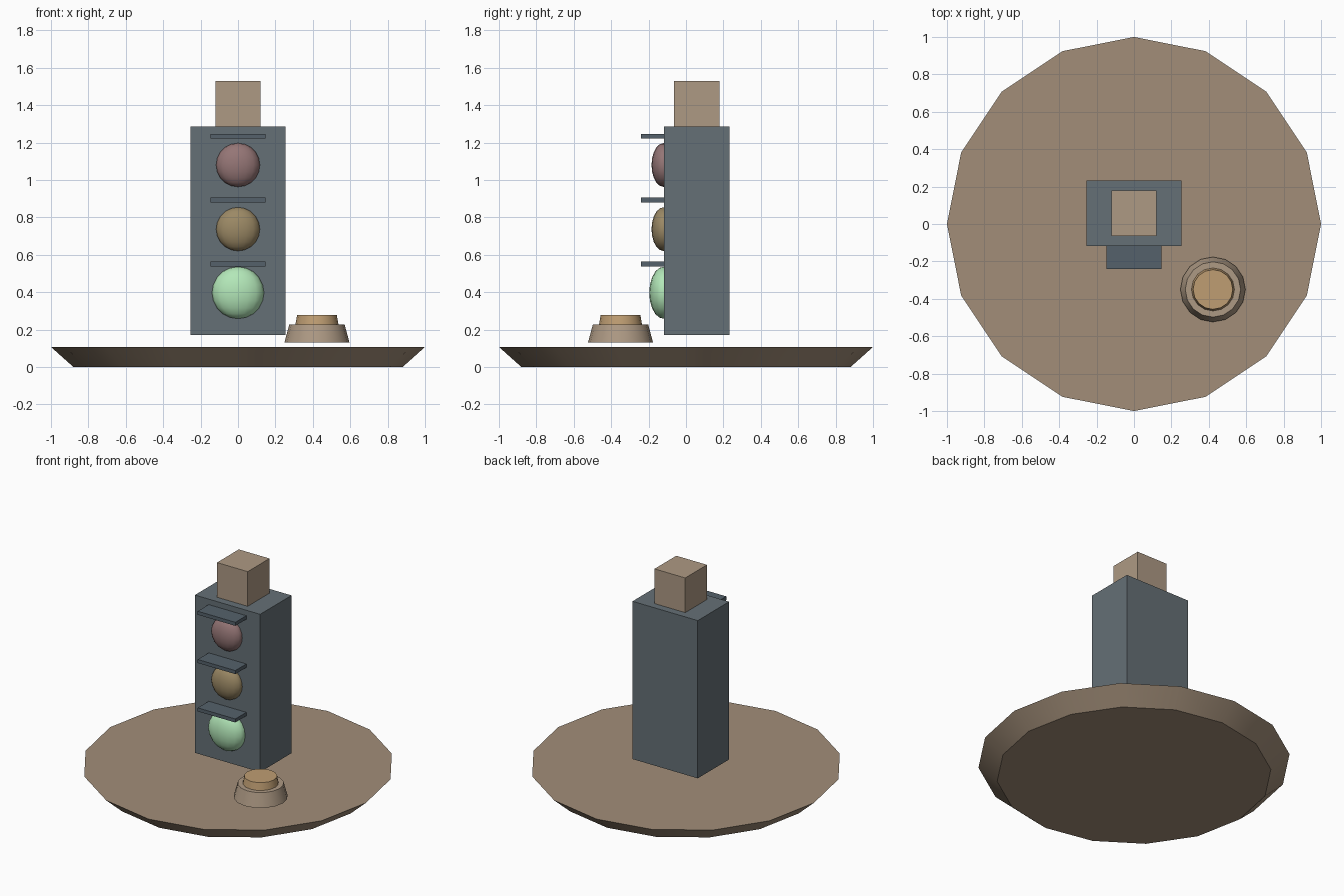
import bpy, math

if "Cube" in bpy.data.objects:
    bpy.data.objects.remove(bpy.data.objects["Cube"])


def paint(obj, name, rgb):
    mat = bpy.data.materials.get(name) or bpy.data.materials.new(name)
    mat.diffuse_color = (*rgb, 1)
    mat.use_nodes = True
    mat.node_tree.nodes["Principled BSDF"].inputs["Base Color"].default_value = mat.diffuse_color
    obj.data.materials.append(mat)


def box(name, lo, hi, mat, rgb):
    bpy.ops.mesh.primitive_cube_add(size=1, location=[(a + b) / 2 for a, b in zip(lo, hi)])
    obj = bpy.context.object
    obj.name = name
    obj.scale = [b - a for a, b in zip(lo, hi)]
    bpy.ops.object.transform_apply(location=False, rotation=False, scale=True)
    paint(obj, mat, rgb)
    return obj


def frustum(name, x, y, z0, z1, r0, r1, mat, rgb):
    bpy.ops.mesh.primitive_cone_add(vertices=16, radius1=r0, radius2=r1, depth=z1 - z0,
                                    location=(x, y, (z0 + z1) / 2))
    obj = bpy.context.object
    obj.name = name
    bpy.ops.object.shade_smooth_by_angle(angle=math.radians(35))
    paint(obj, mat, rgb)
    return obj


def lens(name, z, r, rgb):
    bpy.ops.mesh.primitive_uv_sphere_add(segments=16, ring_count=10, radius=r, location=(0, -0.12, z))
    obj = bpy.context.object
    obj.name = name
    obj.scale.y = 0.55
    bpy.ops.object.transform_apply(location=False, rotation=False, scale=True)
    bpy.ops.object.shade_smooth()
    paint(obj, name, rgb)


TAN = (0.42, 0.32, 0.23)
SLATE = (0.13, 0.16, 0.18)

# round base plate
frustum("base_plate", 0, 0, 0, 0.107, 0.88, 1.0, "brown", (0.36, 0.27, 0.19))

# signal housing and the block on top
box("housing", (-0.255, -0.117, 0.17), (0.255, 0.233, 1.285), "slate", SLATE)
box("top_block", (-0.12, -0.063, 1.285), (0.12, 0.18, 1.53), "tan", TAN)

# three lamps, each under its visor
lamps = [("red_lens", 1.08, 0.117, (0.30, 0.18, 0.18)),
         ("amber_lens", 0.737, 0.117, (0.33, 0.25, 0.13)),
         ("green_lens", 0.397, 0.139, (0.45, 0.80, 0.48))]
for (name, z, r, rgb), vz in zip(lamps, (1.234, 0.893, 0.551)):
    lens(name, z, r, rgb)
    box(name.replace("lens", "visor"), (-0.147, -0.24, vz - 0.0125), (0.147, -0.11, vz + 0.0125),
        "dark_slate", (0.09, 0.12, 0.145))

# push button beside the housing
frustum("button_base", 0.422, -0.35, 0.13, 0.227, 0.174, 0.148, "tan", TAN)
frustum("button_cap", 0.422, -0.35, 0.227, 0.278, 0.115, 0.106, "orange", (0.52, 0.34, 0.17))
